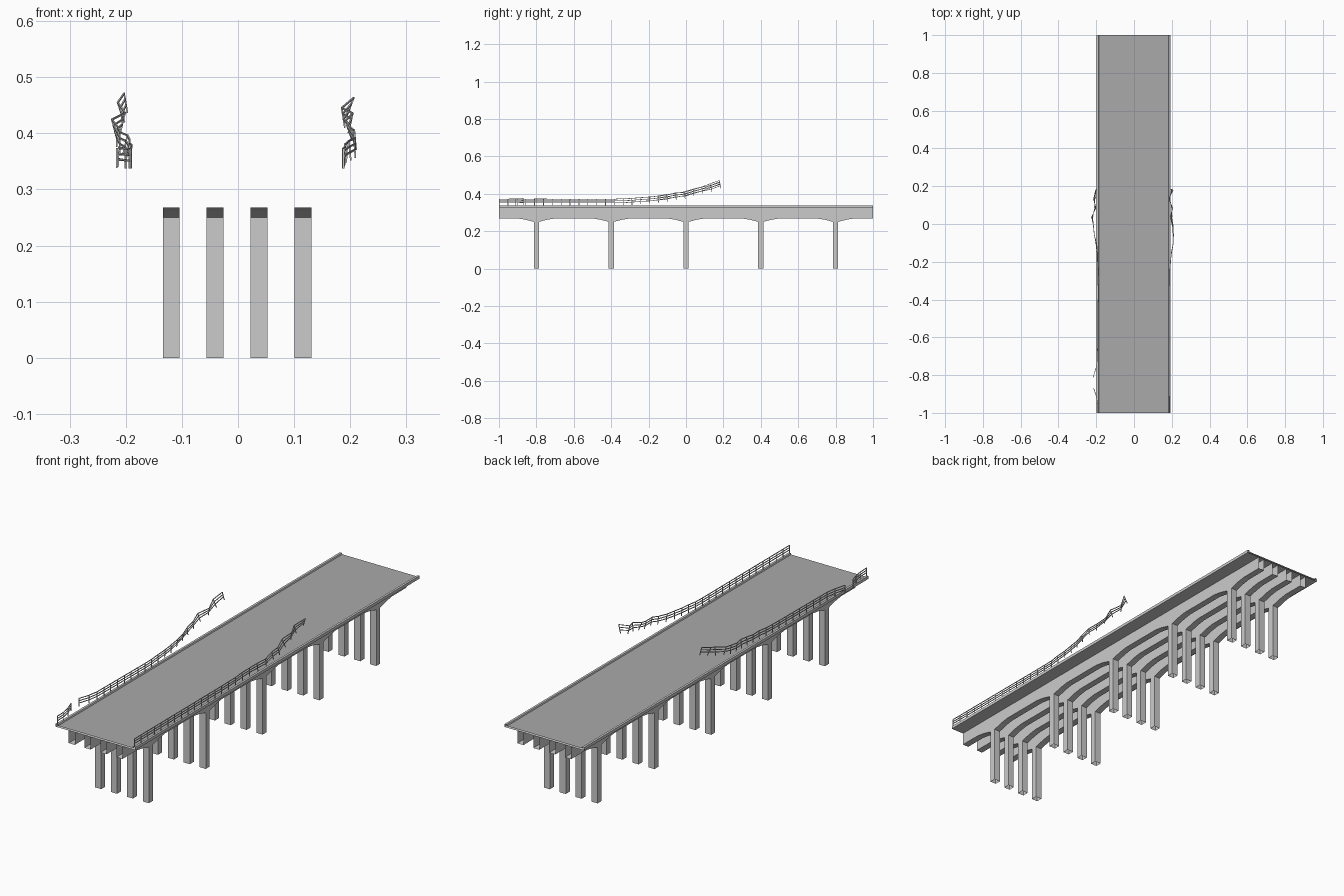
import bpy, bmesh, random
from mathutils import Vector

if "Cube" in bpy.data.objects:
    bpy.data.objects.remove(bpy.data.objects["Cube"])

random.seed(4)
CX = -0.002
GIRDERS = [-0.119, -0.041, 0.0375, 0.116]
PIERS = [-0.8, -0.4, 0.0, 0.4, 0.8]


def finish(name, bm, color=None):
    bmesh.ops.recalc_face_normals(bm, faces=bm.faces)
    me = bpy.data.meshes.new(name)
    bm.to_mesh(me)
    bm.free()
    ob = bpy.data.objects.new(name, me)
    bpy.context.collection.objects.link(ob)
    if color:
        mat = bpy.data.materials.new(name + "_colour")
        mat.diffuse_color = (color, color, color, 1)
        mat.use_nodes = True
        mat.node_tree.nodes["Principled BSDF"].inputs["Base Color"].default_value = mat.diffuse_color
        me.materials.append(mat)
    return ob


def quad(bm, *pts):
    return bm.faces.new([bm.verts.new(p) for p in pts])


# Deck slab with raised kerbs, open at both ends
bm = bmesh.new()
half = [(0.184, 0.331), (0.186, 0.337), (0.196, 0.337), (0.196, 0.324)]
prof = [(CX + x, z) for x, z in half] + [(CX - x, z) for x, z in reversed(half)]
for (xa, za), (xb, zb) in zip(prof, prof[1:]):
    quad(bm, (xa, -1, za), (xa, 1, za), (xb, 1, zb), (xb, -1, zb))
bmesh.ops.remove_doubles(bm, verts=bm.verts, dist=1e-5)
finish("deck_slab", bm)

# Asphalt road surface
bm = bmesh.new()
quad(bm, (CX - 0.184, -1, 0.331), (CX + 0.184, -1, 0.331),
     (CX + 0.184, 1, 0.331), (CX - 0.184, 1, 0.331))
finish("road_surface", bm, 0.4)

# Hollow girders with haunches flowing into the piers, open at ends and feet
W, D = 0.015, 0.014
HAUNCH = [(-0.1, 0.268), (-0.06, 0.262), (-D, 0.25)]
low = [(-1.0, 0.268)]
for p in PIERS:
    low += [(p + y, z) for y, z in HAUNCH]
    low += [(p - y, z) for y, z in reversed(HAUNCH)]
low.append((1.0, 0.268))
bm = bmesh.new()
for gx in GIRDERS:
    l, r = gx - W, gx + W
    for (ya, za), (yb, zb) in zip(low, low[1:]):
        for x in (l, r):
            quad(bm, (x, ya, za), (x, yb, zb), (x, yb, 0.324), (x, ya, 0.324))
        if yb - ya > 2 * D + 0.001 or za != zb:      # underside, open over piers
            quad(bm, (l, ya, za), (l, yb, zb), (r, yb, zb), (r, ya, za))
    for p in PIERS:
        a, b = p - D, p + D
        ring = [(l, a), (r, a), (r, b), (l, b)]
        for i in range(4):
            (xa, ya), (xb, yb) = ring[i], ring[(i + 1) % 4]
            quad(bm, (xa, ya, 0), (xb, yb, 0), (xb, yb, 0.25), (xa, ya, 0.25))
bmesh.ops.remove_doubles(bm, verts=bm.verts, dist=1e-5)
bmesh.ops.recalc_face_normals(bm, faces=bm.faces)
# join coplanar wall panels
bmesh.ops.dissolve_edges(bm, edges=[
    e for e in bm.edges if len(e.link_faces) == 2
    and all(abs(f.normal.x) > 0.99 for f in e.link_faces)], use_verts=False)
finish("girders_and_piers", bm)


def beam(bm, p, q, t):
    """Thin square bar from p to q."""
    d = (q - p).normalized()
    u = d.cross(Vector((1, 0, 0))).normalized() * t
    v = d.cross(u).normalized() * t
    ring = [u + v, u - v, -u - v, -u + v]
    a = [bm.verts.new(p + o) for o in ring]
    b = [bm.verts.new(q + o) for o in ring]
    for i in range(4):
        j = (i + 1) % 4
        bm.faces.new((a[i], a[j], b[j], b[i]))
    bm.faces.new(a[::-1])
    bm.faces.new(b)


def path(y, keys):
    """Interpolate (outward x, base z) along y."""
    for (y0, x0, z0), (y1, x1, z1) in zip(keys, keys[1:]):
        if y <= y1:
            f = max(0, (y - y0) / (y1 - y0))
            return x0 + (x1 - x0) * f, z0 + (z1 - z0) * f
    return keys[-1][1:]


def railing(name, side, runs):
    """Posts and three rails following each broken run."""
    bm = bmesh.new()
    for keys in runs:
        y0, y1 = keys[0][0], keys[-1][0]
        n = max(2, round((y1 - y0) / 0.048))
        prev = None
        for i in range(n + 1):
            y = y0 + (y1 - y0) * i / n
            x, z = path(y, keys)
            k = min(1, max(0, (z - 0.337) / 0.03))
            lean = k * random.uniform(-0.014, 0.014)
            base = Vector((side * x, y, z + k * random.uniform(-0.005, 0.003)))
            up = Vector((lean, -0.006 * k, 0.036))
            beam(bm, base, base + up, 0.0014)
            pts = [base + up * h for h in (0.4, 0.68, 0.97)]
            if prev:
                for a, b in zip(prev, pts):
                    beam(bm, a, b, 0.0014)
            prev = pts
    finish(name, bm)


# Left railing: torn near the front, lifted off the deck toward the middle
railing("left_railing", -1, [
    [(-0.998, 0.191, 0.337), (-0.93, 0.193, 0.337), (-0.87, 0.214, 0.34)],
    [(-0.81, 0.216, 0.338), (-0.74, 0.194, 0.337), (-0.35, 0.190, 0.337),
     (-0.2, 0.193, 0.347), (-0.1, 0.205, 0.36), (0.0, 0.217, 0.378),
     (0.06, 0.215, 0.398), (0.13, 0.203, 0.417), (0.185, 0.197, 0.437)]])
# Right railing: same lift, unbroken
railing("right_railing", 1, [
    [(-0.998, 0.188, 0.337), (-0.35, 0.187, 0.337), (-0.2, 0.192, 0.347),
     (-0.08, 0.212, 0.362), (0.0, 0.208, 0.378), (0.06, 0.202, 0.396),
     (0.13, 0.190, 0.412), (0.185, 0.193, 0.43)]])
